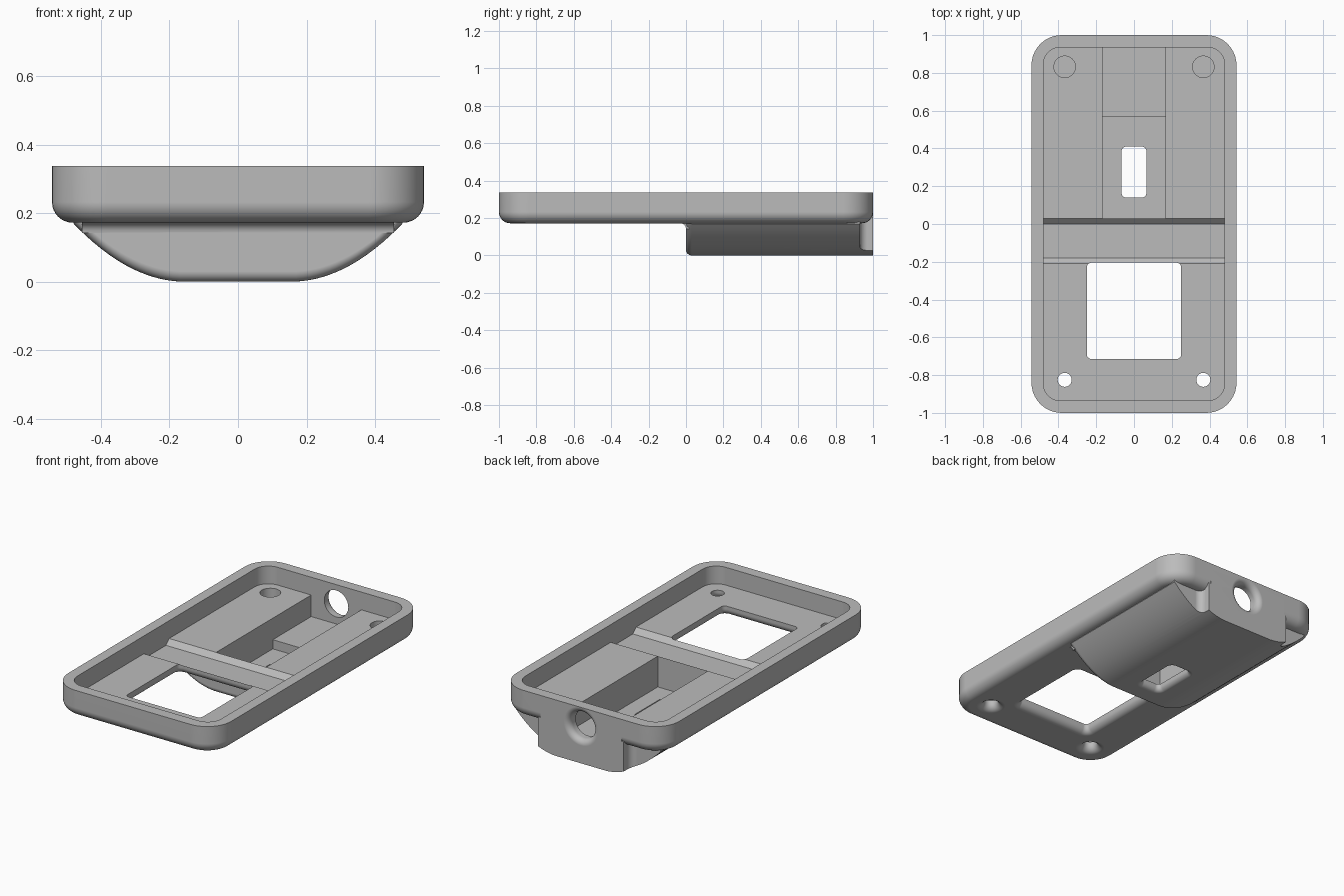
import bpy, bmesh
from math import sin, cos, pi
from mathutils import Matrix, Vector

cube = bpy.data.objects.get("Cube")
if cube:
    bpy.data.objects.remove(cube, do_unlink=True)

grey = bpy.data.materials.new("matte_grey")
grey.use_nodes = True
colour = (0.5, 0.5, 0.5, 1)
grey.diffuse_color = colour
grey.node_tree.nodes["Principled BSDF"].inputs["Base Color"].default_value = colour


def loft(name, loops, matrix=Matrix()):
    """Closed solid skinned through loops of equal point count."""
    bm = bmesh.new()
    rings = [[bm.verts.new(p) for p in loop] for loop in loops]
    n = len(rings[0])
    for a, b in zip(rings, rings[1:]):
        for i in range(n):
            j = (i + 1) % n
            bm.faces.new((a[i], a[j], b[j], b[i]))
    bm.faces.new(rings[0][::-1])
    bm.faces.new(rings[-1])
    bmesh.ops.remove_doubles(bm, verts=bm.verts, dist=0.0002)
    bmesh.ops.recalc_face_normals(bm, faces=bm.faces)
    bm.transform(matrix)
    mesh = bpy.data.meshes.new(name)
    bm.to_mesh(mesh)
    bm.free()
    mesh.materials.append(grey)
    obj = bpy.data.objects.new(name, mesh)
    bpy.context.collection.objects.link(obj)
    return obj


def rounded_loop(hx, hy, r, z, steps=10):
    loop = []
    for k, (sx, sy) in enumerate(((1, 1), (-1, 1), (-1, -1), (1, -1))):
        for i in range(steps + 1):
            a = (k + i / steps) * pi / 2
            loop.append((sx * (hx - r) + r * cos(a), sy * (hy - r) + r * sin(a), z))
    return loop


def rounded_block(name, hx, hy, r, z0, z1, fillet=0, cut=True, matrix=Matrix()):
    """Rounded rectangle column; its lower rim flares out (cut) or tucks in."""
    side = 1 if cut else -1
    levels = [(fillet, z0 - 0.05)] if cut else []
    for i in range(9 if fillet else 1):
        t = i / 8 * pi / 2
        levels.append((fillet * (1 - sin(t)), z0 + fillet * (1 - cos(t))))
    levels.append((0, z1))
    loops = [rounded_loop(hx + side * o, hy + side * o, r + side * o, z) for o, z in levels]
    return loft(name, loops, matrix)


def cross_bar(name, profile, hx):
    """Side profile (y, z) extruded across the width."""
    return loft(name, [[(x, y, z) for y, z in profile] for x in (-hx, hx)])


def combine(target, tool, operation):
    mod = target.modifiers.new(operation, "BOOLEAN")
    mod.operation, mod.solver, mod.object = operation, "EXACT", tool
    with bpy.context.temp_override(object=target, active_object=target):
        bpy.ops.object.modifier_apply(modifier=mod.name)
    bpy.data.objects.remove(tool, do_unlink=True)


def at(x, y):
    return Matrix.Translation((x, y, 0))


BASE, FLOOR, TOP = 0.172, 0.23, 0.337

# Tray shell with a rolled lower edge
tray = rounded_block("tray_body", 0.543, 1, 0.16, BASE, TOP, 0.06, cut=False)

# Belly below the rear half: flat keel, curved flanks, rounded front edge
half = [(0.0, 0.0)]
for i in range(17):
    d = 0.31 * i / 16
    half.append((0.17 + d, 0.05 * d + 1.6 * d * d))
rim = [(0.48, 0.205), (0.27, 0.205), (0.27, 0.3)]
stations = [(0.03 * (1 - sin(i * pi / 12)), 0.03 * (1 - cos(i * pi / 12))) for i in range(7)]
loops = []
for lift, y in stations + [(0, 1)]:
    right = [(x, y, z + lift) for x, z in half] + [(x, y, z) for x, z in rim]
    loops.append(right + [(-x, y, z) for x, y, z in reversed(right[1:])])
belly = loft("belly", loops)

# Notches beside the rear plate
for s in (-1, 1):
    notch = rounded_block("notch", 0.2, 0.15, 0.04, -0.1, 0.4, matrix=at(s * 0.485, 1.08))
    combine(belly, notch, "DIFFERENCE")
combine(tray, belly, "UNION")

# Cove where the belly front meets the tray underside
cove = [(-0.03 + 0.03 * cos(i * pi / 12), 0.142 + 0.03 * sin(i * pi / 12)) for i in range(7)]
cove += [(-0.03, 0.18), (0.02, 0.18), (0.02, 0.142)]
combine(tray, cross_bar("front_cove", cove, 0.455), "UNION")

# Main recess, cross groove and stepped deep pocket
cutters = [
    rounded_block("recess", 0.48, 0.935, 0.09, FLOOR + 0.05, 0.5),
    cross_bar("groove", [(-0.18, 0.2), (0, 0.2), (0.03, FLOOR), (0.03, 0.25),
                         (-0.21, 0.25), (-0.21, FLOOR)], 0.48),
    cross_bar("pocket", [(0.03, 0.045), (0.57, 0.045), (0.57, 0.1), (0.935, 0.1),
                         (0.935, 0.26), (0.03, 0.26)], 0.167),
    # Openings with softened lower rims
    rounded_block("window", 0.25, 0.255, 0.025, BASE, 0.3, 0.04, matrix=at(0, -0.46)),
    rounded_block("slot", 0.066, 0.135, 0.025, 0, 0.2, 0.03, matrix=at(0, 0.275)),
    # Cable hole through the rear wall
    rounded_block("cable_hole", 0.08, 0.08, 0.08, 0, 0.1, 0.035,
                  matrix=Matrix.Translation((0, 1, 0.222)) @ Matrix.Rotation(pi / 2, 4, "X")),
]
# Screw holes: open at the front, blind at the rear
for s in (-1, 1):
    cutters.append(rounded_block("front_screw", 0.037, 0.037, 0.037, BASE, 0.3, 0.045,
                                 matrix=at(s * 0.367, -0.825)))
    cutters.append(rounded_block("rear_screw", 0.057, 0.057, 0.057, 0.2, 0.3,
                                 matrix=at(s * 0.367, 0.832)))
for cutter in cutters:
    combine(tray, cutter, "DIFFERENCE")

# Smooth shading with crisp edges
bpy.ops.object.select_all(action="DESELECT")
tray.select_set(True)
bpy.context.view_layer.objects.active = tray
bpy.ops.object.shade_smooth_by_angle(angle=pi / 6)
normals = tray.modifiers.new("even_normals", "WEIGHTED_NORMAL")
normals.keep_sharp = True
